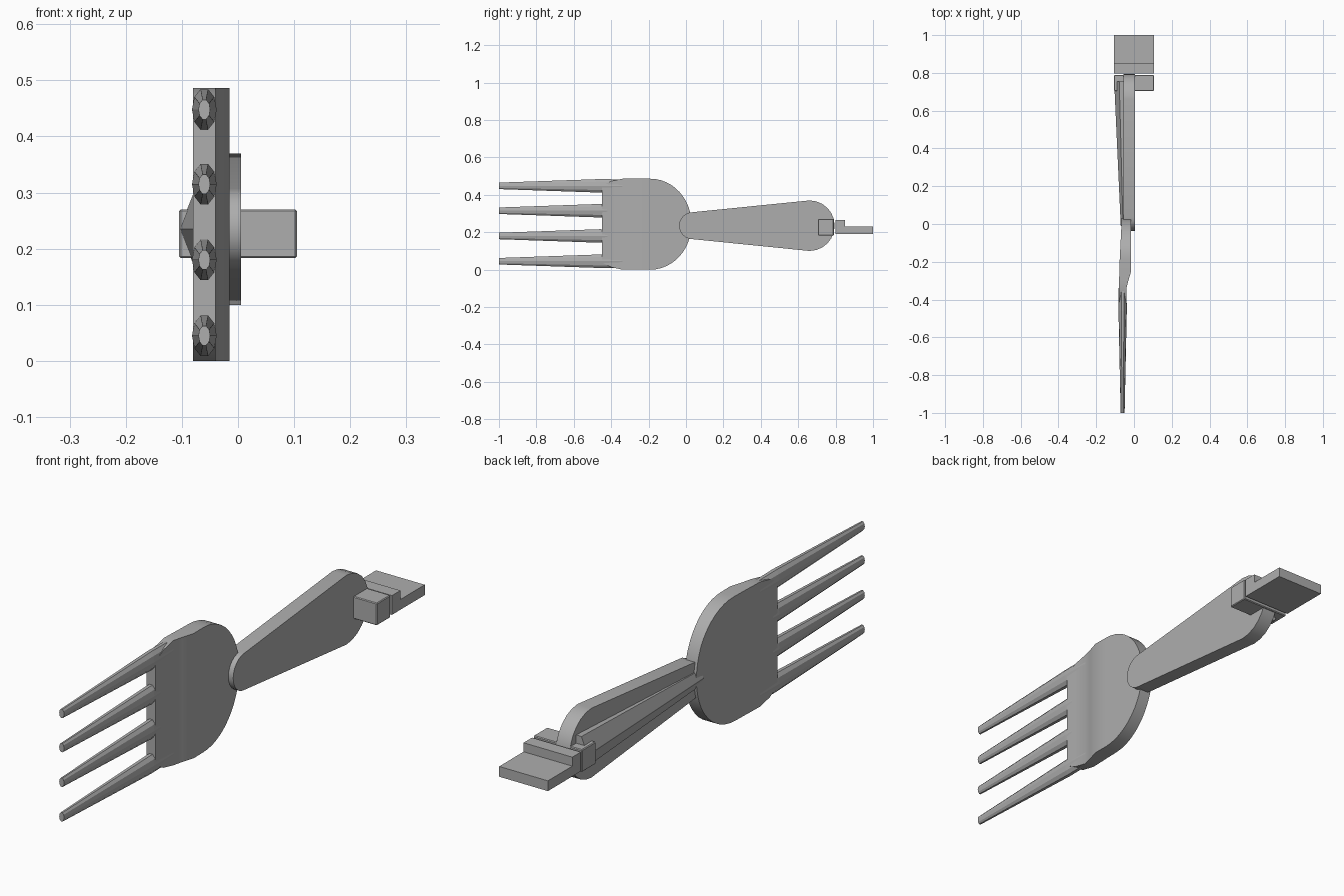
import bpy, bmesh
from math import sin, cos, pi, sqrt

cube = bpy.data.objects.get("Cube")
if cube:
    bpy.data.objects.remove(cube, do_unlink=True)

grey = bpy.data.materials.new("plain grey")
grey.use_nodes = True
grey.diffuse_color = (0.42, 0.42, 0.42, 1)
grey.node_tree.nodes["Principled BSDF"].inputs["Base Color"].default_value = (0.42, 0.42, 0.42, 1)

MID = 0.24  # height of the fork's centre line


def loft(name, rings, smooth=True, bevel=0):
    """Skin a list of equal-sized closed rings and cap both ends."""
    bm = bmesh.new()
    loops = [[bm.verts.new(p) for p in ring] for ring in rings]
    n = len(loops[0])
    for a, b in zip(loops, loops[1:]):
        for i in range(n):
            j = (i + 1) % n
            bm.faces.new((a[i], a[j], b[j], b[i]))
    bm.faces.new(loops[0])
    bm.faces.new(loops[-1])
    bmesh.ops.recalc_face_normals(bm, faces=bm.faces)
    mesh = bpy.data.meshes.new(name)
    bm.to_mesh(mesh)
    bm.free()
    mesh.materials.append(grey)
    ob = bpy.data.objects.new(name, mesh)
    bpy.context.collection.objects.link(ob)
    if bevel:
        mod = ob.modifiers.new("bevel", "BEVEL")
        mod.width = bevel
        mod.segments = 1
    if smooth:
        bpy.ops.object.select_all(action="DESELECT")
        ob.select_set(True)
        bpy.context.view_layer.objects.active = ob
        bpy.ops.object.shade_smooth_by_angle(angle=pi / 6)
    return ob


def box(name, x, y, z, bevel=0):
    rings = [[(x[0], v, z[0]), (x[1], v, z[0]), (x[1], v, z[1]), (x[0], v, z[1])] for v in y]
    return loft(name, rings, smooth=False, bevel=bevel)


# Head: a bent plate, rounded at the neck and stepped back toward the tines
def head_ring(y, half, left, right):
    return [(left, y, MID + 0.003 - half), (right, y, MID + 0.003 - half),
            (right, y, MID + 0.003 + half), (left, y, MID + 0.003 + half)]


rings = [head_ring(-0.45, 0.205, -0.08, -0.04),
         head_ring(-0.40, 0.230, -0.08, -0.04),
         head_ring(-0.34, 0.243, -0.08, -0.04),
         head_ring(-0.30, 0.243, -0.079, -0.03),
         head_ring(-0.25, 0.243, -0.077, -0.015)]
for k in range(12):
    a = pi / 2 * k / 12
    y = -0.19 + 0.22 * sin(a)
    left = -0.066 + 0.05 * min(0, y)
    rings.append(head_ring(y, 0.243 * cos(a), left, -0.016))
rings.append(head_ring(0.03, 0.012, -0.065, -0.018))
loft("head", rings)


# Tines: tapered oval prongs, the outer pair running further into the head
def tine_ring(y, z, scale):
    return [(-0.06 + 0.022 * scale * cos(2 * pi * i / 10),
             y, z + 0.038 * scale * sin(2 * pi * i / 10)) for i in range(10)]


for i, z in enumerate((0.045, 0.18, 0.315, 0.448)):
    root = -0.34 if i in (0, 3) else -0.42
    loft(f"tine_{i + 1}", [tine_ring(-1, z, 0.48), tine_ring(-0.46, z, 1),
                           tine_ring(root, z, 0.95)], smooth=False)

# Handle: a flat plate, small round at the neck and large round at the end
GRIP = 0.235
outline = []
for y0, r, start in ((0.66, 0.135, -pi / 2), (0.035, 0.072, pi / 2)):
    for k in range(13):
        a = start + pi * k / 12
        outline.append((y0 + r * cos(a), GRIP + r * sin(a)))
loft("handle", [[(x, y, z) for y, z in outline] for x in (-0.055, 0.005)])


# Ridge: a blunt spine widening along the handle
def ridge_ring(y, crest, shoulder, half):
    return [(crest, y, GRIP), (shoulder, y, GRIP + half), (-0.01, y, GRIP + half),
            (-0.01, y, GRIP - half), (shoulder, y, GRIP - half)]


loft("handle_ridge", [ridge_ring(-0.01, -0.07, -0.058, 0.03),
                      ridge_ring(0.755, -0.105, -0.078, 0.067)], smooth=False)

# Crossbar through the handle and the stepped tab behind it
box("crossbar", (-0.105, 0.105), (0.705, 0.79), (0.183, 0.27), bevel=0.003)
box("tab_step", (-0.105, 0.105), (0.798, 0.85), (0.19, 0.265))
box("tab", (-0.105, 0.105), (0.85, 1.0), (0.19, 0.23))
